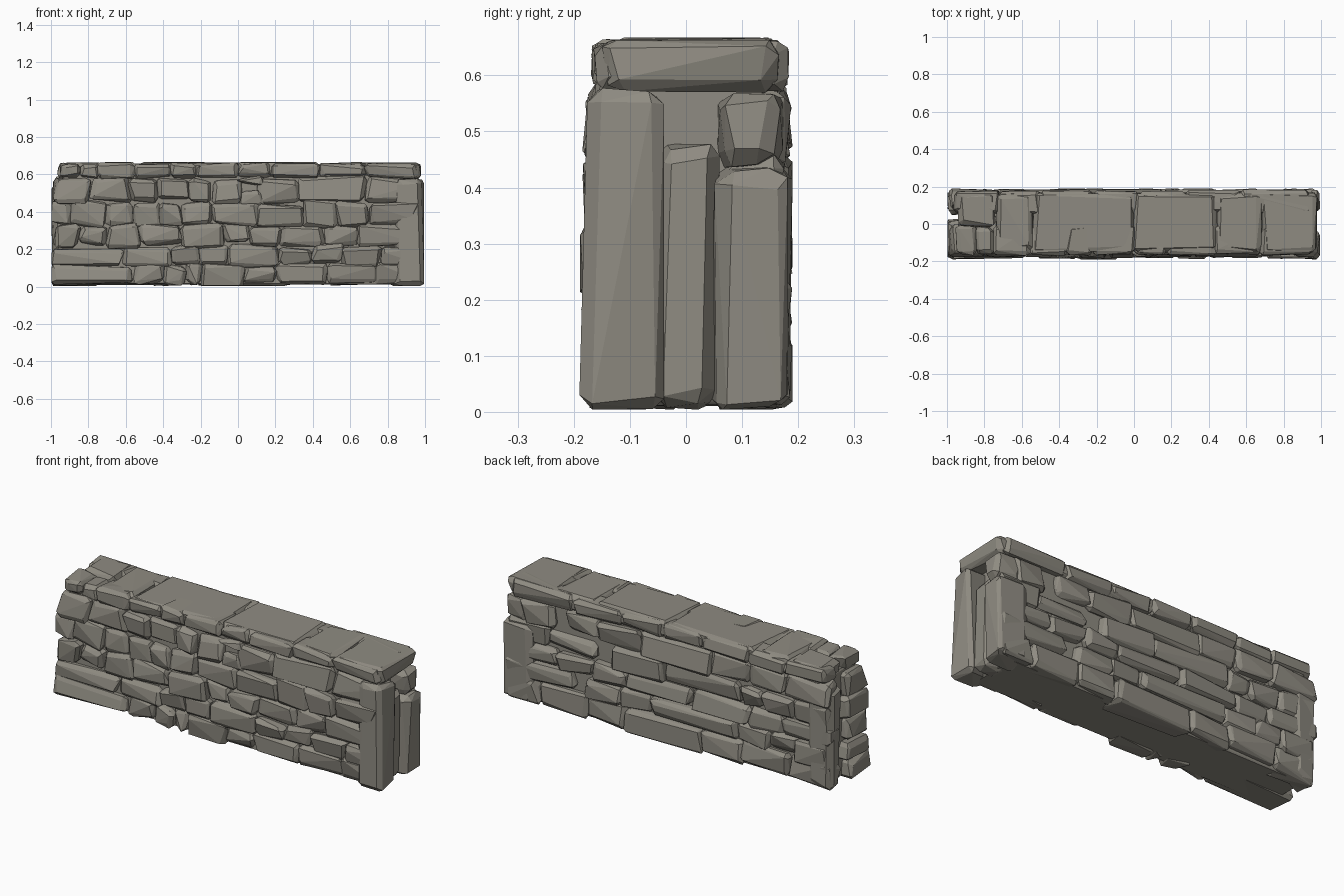
import bpy, bmesh, math, random
from mathutils import Vector

if "Cube" in bpy.data.objects:
    bpy.data.objects.remove(bpy.data.objects["Cube"])

random.seed(11)
stone_mat = bpy.data.materials.new("warm grey stone")
stone_mat.diffuse_color = (0.275, 0.26, 0.222, 1)
stone_mat.use_nodes = True
stone_mat.node_tree.nodes["Principled BSDF"].inputs["Base Color"].default_value = stone_mat.diffuse_color


def clamp(v, lo, hi):
    return max(lo, min(hi, v))


def chipped_block(name, lo, hi, chip=0.022, rough=0.012):
    """Irregular faceted stone: hull of a box whose corners are knocked off."""
    bm = bmesh.new()
    lo, hi = Vector(lo), Vector(hi)
    size = hi - lo
    for k in range(8):
        side = [(k >> i) & 1 for i in range(3)]
        base = Vector([hi[i] if side[i] else lo[i] for i in range(3)])
        base += Vector([random.uniform(-rough, rough) for _ in range(3)])
        for face in range(3):
            p = base.copy()
            for i in range(3):
                if i != face:
                    cut = min(chip * random.uniform(0.35, 1.3), size[i] * 0.3)
                    p[i] += -cut if side[i] else cut
            p.x = clamp(p.x, -0.998, 0.995)
            p.y = clamp(p.y, -0.19, 0.19)
            p.z = clamp(p.z, 0.004, 0.667)
            bm.verts.new(p)
    res = bmesh.ops.convex_hull(bm, input=bm.verts)
    junk = {v for v in res["geom_interior"] + res["geom_unused"]
            if isinstance(v, bmesh.types.BMVert) and v.is_valid}
    bmesh.ops.delete(bm, geom=list(junk), context='VERTS')
    bmesh.ops.dissolve_limit(bm, angle_limit=math.radians(4),
                             verts=bm.verts, edges=bm.edges)
    bmesh.ops.recalc_face_normals(bm, faces=bm.faces)
    me = bpy.data.meshes.new(name)
    bm.to_mesh(me)
    bm.free()
    me.materials.append(stone_mat)
    ob = bpy.data.objects.new(name, me)
    bpy.context.collection.objects.link(ob)
    return ob


def course(name, z0, z1, splits, y_out, y_in, end_in=None, skip=()):
    """One row of stones between the given x splits."""
    for i, (a, b) in enumerate(zip(splits, splits[1:])):
        if i in skip:
            continue
        deep = end_in if (i == 0 and end_in is not None) else y_in
        out = y_out + random.uniform(-0.009, 0.009)
        za = z0 + random.uniform(-0.014, 0.01)
        zb = z1 + random.uniform(-0.01, 0.014)
        chipped_block(name, (a, min(out, deep), za), (b, max(out, deep), zb))


# Rubble core seen in the joints and holes
chipped_block("wall_core", (-0.94, -0.138, 0.012), (0.885, 0.142, 0.6), 0.01, 0.003)

# Front face courses
F, FI = -0.174, -0.07
course("front_course_1", 0.01, 0.115,
       [-1, -0.56, -0.40, -0.28, -0.20, 0.03, 0.21, 0.48, 0.73, 0.97], F, FI, 0.0)
course("front_course_2", 0.12, 0.215,
       [-1, -0.62, -0.36, -0.21, -0.06, 0.22, 0.40, 0.56, 0.76, 0.97], F, FI, 0.02)
course("front_course_3", 0.222, 0.325,
       [-0.98, -0.85, -0.70, -0.53, -0.30, -0.08, 0.06, 0.23, 0.46, 0.64, 0.95], F, FI, 0.0)
course("front_course_4", 0.33, 0.45,
       [-1, -0.89, -0.71, -0.56, -0.42, -0.30, -0.14, 0.10, 0.36, 0.53, 0.70, 0.96], F, FI, 0.02)
course("front_course_5", 0.455, 0.575,
       [-0.98, -0.79, -0.58, -0.43, -0.26, -0.14, 0.02, 0.10, 0.32, 0.68, 0.96],
       F, FI, 0.0, skip=(6,))
chipped_block("hole_sill", (0.01, -0.17, 0.44), (0.13, -0.07, 0.505))
chipped_block("hole_lintel", (0.0, -0.17, 0.55), (0.13, -0.07, 0.585))

# Back face courses, with a few missing stones
B, BI = 0.178, 0.08
course("back_course_1", 0.012, 0.13,
       [-0.99, -0.74, -0.45, -0.20, 0.25, 0.48, 0.77, 0.97], B, BI)
course("back_course_2", 0.135, 0.235,
       [-0.98, -0.78, -0.62, -0.42, 0.10, 0.28, 0.50, 0.56, 0.97], B, BI, skip=(6,))
course("back_course_3", 0.24, 0.335,
       [-0.99, -0.70, -0.50, -0.15, 0.24, 0.44, 0.66, 0.96], B, BI)
course("back_course_4", 0.34, 0.45,
       [-0.99, -0.76, -0.58, -0.44, 0.02, 0.33, 0.43, 0.72, 0.96], B, BI, skip=(5,))
course("back_course_5", 0.455, 0.575,
       [-0.98, -0.72, -0.50, -0.26, 0.16, 0.42, 0.62, 0.69, 0.88], B, BI, skip=(6,))

# Left end: tall slab at the back corner
chipped_block("left_end_slab", (-0.99, 0.06, 0.01), (-0.85, 0.18, 0.56), 0.03)

# Right end: front pillar, recessed middle slab, back slab, block beside the recess
chipped_block("right_front_pillar", (0.84, -0.18, 0.005), (0.992, -0.05, 0.568), 0.025)
chipped_block("right_middle_slab", (0.84, -0.045, 0.008), (0.962, 0.055, 0.47), 0.025, 0.008)
chipped_block("right_back_slab", (0.80, 0.05, 0.01), (0.99, 0.188, 0.44), 0.03)
chipped_block("right_upper_block", (0.84, 0.06, 0.445), (0.98, 0.165, 0.57), 0.025)

# Capstones: full-depth slabs, then smaller stones along both edges
for a, b in [(-0.74, -0.545), (-0.54, -0.005), (0.0, 0.44), (0.445, 0.685), (0.69, 0.97)]:
    chipped_block("capstone", (a, -0.145, 0.575), (b, 0.165, 0.664), 0.025, 0.008)
chipped_block("left_capstone", (-0.94, -0.01, 0.565), (-0.745, 0.165, 0.664), 0.025, 0.008)
cap_front = [-0.95, -0.84, -0.75, -0.55, -0.36, -0.22, 0.005, 0.18, 0.435, 0.68, 0.96]
for a, b in zip(cap_front, cap_front[1:]):
    chipped_block("front_cap_edge", (a, -0.163, 0.582), (b, -0.015, 0.658), 0.022, 0.007)
cap_back = [-0.96, -0.72, -0.50, -0.22, 0.03, 0.28, 0.56, 0.94]
for a, b in zip(cap_back, cap_back[1:]):
    chipped_block("back_cap_edge", (a, 0.06, 0.575), (b, 0.177, 0.657), 0.022, 0.007)
